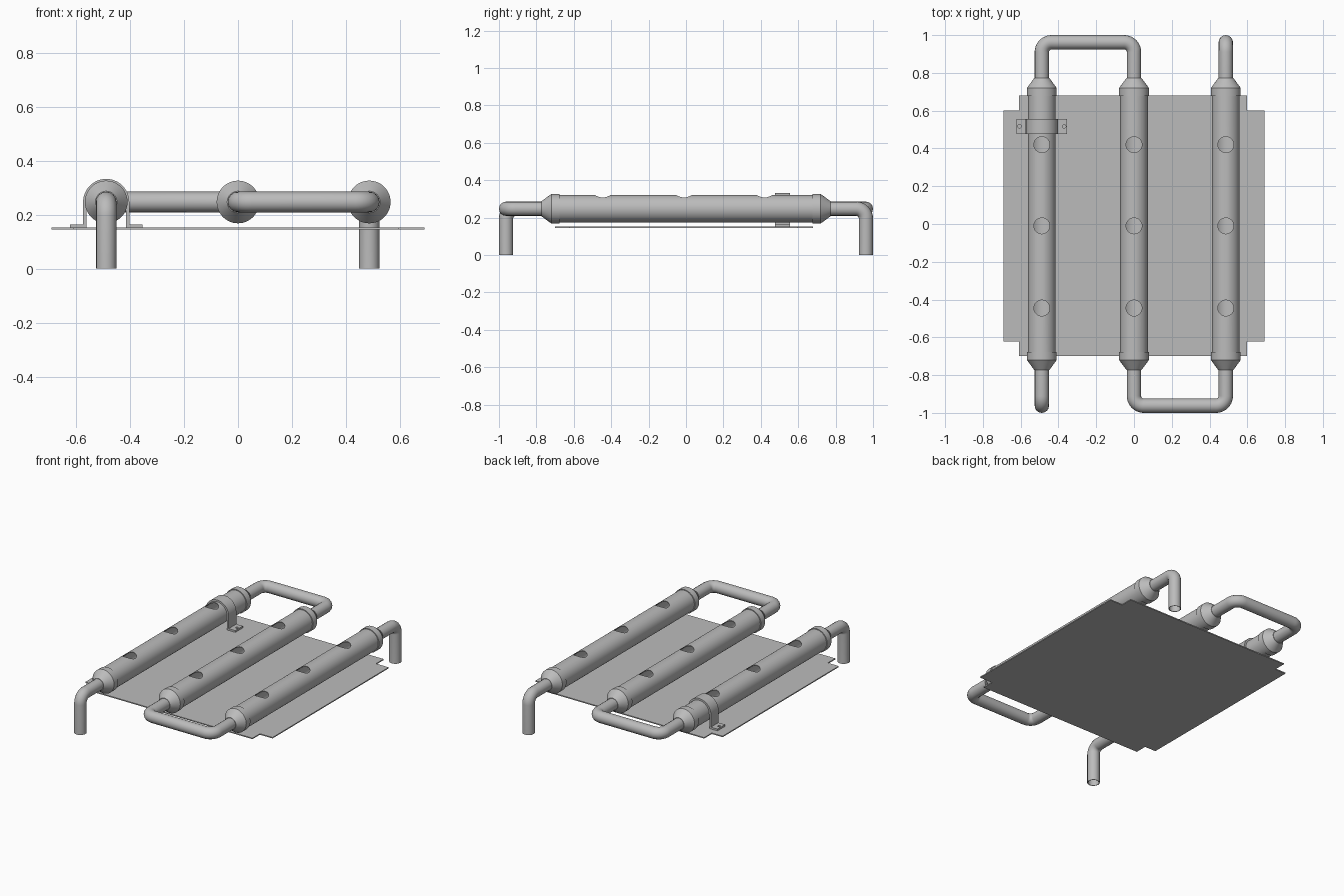
import bpy, bmesh
from math import pi, sin, cos, radians
from mathutils import Vector, Matrix

if "Cube" in bpy.data.objects:
    bpy.data.objects.remove(bpy.data.objects["Cube"], do_unlink=True)

AXIS_Z = 0.247                 # height of all pipe axes
TUBE_X = {"right": -0.488, "middle": 0.0, "left": 0.486}
PIPE_R, TUBE_R, CAP_R = 0.038, 0.0735, 0.079
END_Y, JOINT_Y = 0.962, 0.765
HOLE_Y = (-0.445, -0.01, 0.42)

steel = bpy.data.materials.new("grey steel")
steel.use_nodes = True
GREY = (0.5, 0.5, 0.5, 1)
steel.diffuse_color = GREY
steel.node_tree.nodes["Principled BSDF"].inputs["Base Color"].default_value = GREY


def add_object(name, data):
    obj = bpy.data.objects.new(name, data)
    bpy.context.collection.objects.link(obj)
    return obj


def from_bmesh(name, bm):
    bmesh.ops.recalc_face_normals(bm, faces=bm.faces)
    mesh = bpy.data.meshes.new(name)
    bm.to_mesh(mesh)
    bm.free()
    return add_object(name, mesh)


def bake(obj):
    """Replace an object by its evaluated mesh."""
    deps = bpy.context.evaluated_depsgraph_get()
    mesh = bpy.data.meshes.new_from_object(obj.evaluated_get(deps))
    name = obj.name
    bpy.data.objects.remove(obj, do_unlink=True)
    return add_object(name, mesh)


def finish(obj):
    obj.data.materials.clear()
    obj.data.materials.append(steel)
    bpy.ops.object.select_all(action="DESELECT")
    obj.select_set(True)
    bpy.context.view_layer.objects.active = obj
    bpy.ops.object.shade_smooth_by_angle(angle=radians(30))


def lathe(name, x, profile, sides=48):
    """Spin a closed (radius, y) profile around a y-parallel axis."""
    bm = bmesh.new()
    rings = []
    for i in range(sides):
        a = 2 * pi * i / sides
        rings.append([bm.verts.new((x + r * cos(a), y, AXIS_Z + r * sin(a)))
                      for r, y in profile])
    n = len(profile)
    for i in range(sides):
        a, b = rings[i], rings[(i + 1) % sides]
        for j in range(n):
            k = (j + 1) % n
            bm.faces.new((a[j], a[k], b[k], b[j]))
    return from_bmesh(name, bm)


def drill(obj, spots, radius, depth):
    """Cut upright round holes centred on the given spots."""
    bm = bmesh.new()
    for s in spots:
        bmesh.ops.create_cone(bm, cap_ends=True, segments=32, radius1=radius,
                              radius2=radius, depth=depth,
                              matrix=Matrix.Translation(s))
    cutter = from_bmesh("hole_cutter", bm)
    cutter.hide_render = True
    mod = obj.modifiers.new("holes", "BOOLEAN")
    mod.operation, mod.solver, mod.object = "DIFFERENCE", "EXACT", cutter
    obj = bake(obj)
    bpy.data.objects.remove(cutter, do_unlink=True)
    return obj


def bent_pipe(name, corners, bend=0.052, steps=10):
    """Hollow pipe through right-angled corners with rounded elbows."""
    pts = [Vector(c) for c in corners]
    path = [pts[0]]
    for prev, cur, nxt in zip(pts, pts[1:], pts[2:]):
        u, v = (prev - cur).normalized(), (nxt - cur).normalized()
        centre = cur + (u + v) * bend
        for i in range(steps + 1):
            a = pi / 2 * i / steps
            path.append(centre - v * bend * cos(a) - u * bend * sin(a))
    path.append(pts[-1])
    curve = bpy.data.curves.new(name, "CURVE")
    curve.dimensions = "3D"
    curve.bevel_depth = PIPE_R
    curve.bevel_resolution = 6
    spline = curve.splines.new("POLY")
    spline.points.add(len(path) - 1)
    for p, co in zip(spline.points, path):
        p.co = (*co, 1)
    obj = bake(add_object(name, curve))
    bm = bmesh.new()
    bm.from_mesh(obj.data)
    bmesh.ops.recalc_face_normals(bm, faces=bm.faces)
    bm.to_mesh(obj.data)
    bm.free()
    wall = obj.modifiers.new("wall", "SOLIDIFY")
    wall.thickness, wall.offset = 0.004, -1
    finish(bake(obj))


# Wide tubes with top holes, and a reducer on each end
for side, x in TUBE_X.items():
    tube = lathe(side + "_tube", x, [(TUBE_R, -0.71), (TUBE_R, 0.715),
                                     (TUBE_R - 0.005, 0.715), (TUBE_R - 0.005, -0.71)])
    finish(drill(tube, [(x, y, AXIS_Z + 0.08) for y in HOLE_Y], 0.042, 0.1))
    for end, s in (("front", -1), ("back", 1)):
        profile = [(CAP_R, 0.677), (CAP_R, 0.72), (PIPE_R + 0.002, 0.773),
                   (PIPE_R - 0.003, 0.773), (TUBE_R, 0.716), (TUBE_R, 0.677)]
        finish(lathe(f"{side}_{end}_reducer", x, [(r, s * y) for r, y in profile]))

# Connecting bends between neighbouring tubes
for name, a, b, s in (("back_bend", "right", "middle", 1),
                      ("front_bend", "middle", "left", -1)):
    xa, xb = TUBE_X[a], TUBE_X[b]
    bent_pipe(name, [(xa, s * JOINT_Y, AXIS_Z), (xa, s * END_Y, AXIS_Z),
                     (xb, s * END_Y, AXIS_Z), (xb, s * JOINT_Y, AXIS_Z)])

# Open inlet and outlet pipes turning down to the ground
for name, side, s in (("front_inlet", "right", -1), ("back_outlet", "left", 1)):
    x = TUBE_X[side]
    bent_pipe(name, [(x, s * JOINT_Y, AXIS_Z), (x, s * END_Y, AXIS_Z),
                     (x, s * END_Y, 0)])

# Base plate with notched corners
bm = bmesh.new()
outline = [(-0.61, -0.70), (0.597, -0.70), (0.597, -0.622), (0.69, -0.622),
           (0.69, 0.60), (0.597, 0.60), (0.597, 0.68), (-0.61, 0.68),
           (-0.61, 0.60), (-0.69, 0.60), (-0.69, -0.622), (-0.61, -0.622)]
face = bm.faces.new([bm.verts.new((x, y, 0.145)) for x, y in outline])
top = bmesh.ops.extrude_face_region(bm, geom=[face])["geom"]
bmesh.ops.translate(bm, vec=(0, 0, 0.007),
                    verts=[v for v in top if isinstance(v, bmesh.types.BMVert)])
finish(from_bmesh("base_plate", bm))

# Strap bracket over the right tube, with drilled feet
bx, strap_r, foot_z = TUBE_X["right"], 0.0795, 0.1585
path = [(-0.134, foot_z), (-strap_r, foot_z)]
path += [(-strap_r * cos(pi * i / 24), AXIS_Z + strap_r * sin(pi * i / 24))
         for i in range(25)]
path += [(strap_r, foot_z), (0.134, foot_z)]
bm = bmesh.new()
rows = [[bm.verts.new((bx + x, y, z)) for x, z in path] for y in (0.477, 0.557)]
for i in range(len(path) - 1):
    bm.faces.new((rows[0][i], rows[0][i + 1], rows[1][i + 1], rows[1][i]))
strap = from_bmesh("strap_bracket", bm)
sheet = strap.modifiers.new("sheet", "SOLIDIFY")
sheet.thickness, sheet.offset, sheet.use_even_offset = 0.012, 0, True
strap = bake(strap)
finish(drill(strap, [(bx + s * 0.118, 0.517, foot_z) for s in (-1, 1)], 0.009, 0.05))
